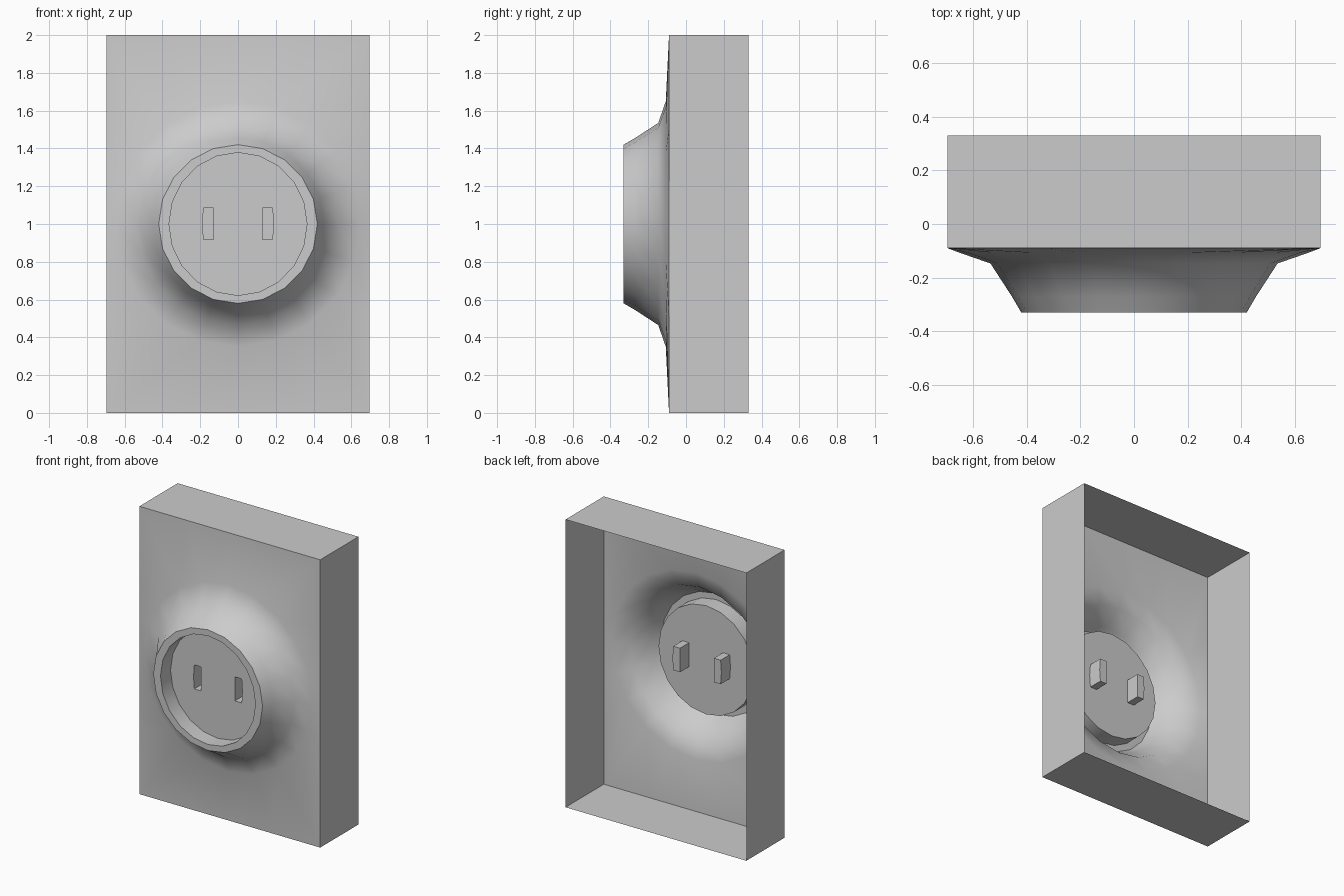
import bpy, bmesh
from math import sin, cos, pi, radians
from mathutils import Vector

if "Cube" in bpy.data.objects:
    bpy.data.objects.remove(bpy.data.objects["Cube"])

SEG = 20
HALF_W, HALF_H, CZ = 0.695, 1.0, 1.0


def ring(bm, rx, rz, y):
    return [bm.verts.new((rx * cos(2 * pi * i / SEG), y, CZ + rz * sin(2 * pi * i / SEG)))
            for i in range(SEG)]


def rect_loop(bm, y):
    # rays to the plate border, with the rays nearest the corners snapped to them
    loop = []
    for i in range(SEG):
        c, s = cos(2 * pi * i / SEG), sin(2 * pi * i / SEG)
        t = min(HALF_W / max(abs(c), 1e-6), HALF_H / max(abs(s), 1e-6))
        x, z = c * t, s * t
        if i in (3, 7, 13, 17):
            x, z = (HALF_W if c > 0 else -HALF_W), (HALF_H if s > 0 else -HALF_H)
        loop.append(bm.verts.new((x, y, CZ + z)))
    return loop


def bridge(bm, a, b):
    n = len(a)
    for i in range(n):
        j = (i + 1) % n
        bm.faces.new((a[i], a[j], b[j], b[i]))


def finish(bm, name):
    mesh = bpy.data.meshes.new(name)
    bm.to_mesh(mesh)
    bm.free()
    obj = bpy.data.objects.new(name, mesh)
    bpy.context.collection.objects.link(obj)
    bpy.ops.object.select_all(action='DESELECT')
    obj.select_set(True)
    bpy.context.view_layer.objects.active = obj
    bpy.ops.object.shade_smooth_by_angle(angle=radians(42))


# Open-backed case: square walls, front plate flaring out into a round rim
bm = bmesh.new()
# snap rays 3/7/13/17 are the ones closest to the plate corners
loops = [rect_loop(bm, 0.33), rect_loop(bm, -0.09)]
for r, y in ((0.65, -0.107), (0.535, -0.147), (0.455, -0.27), (0.42, -0.33)):
    loops.append(ring(bm, r, r, y))
loops.append(ring(bm, 0.365, 0.378, -0.33))
for a, b in zip(loops, loops[1:]):
    bridge(bm, a, b)
finish(bm, "socket_case")

# Recessed socket: cylindrical wall, floor with two pin slots, closed slot pockets
FLOOR, POCKET = -0.22, -0.12
bm = bmesh.new()
lip = ring(bm, 0.365, 0.378, -0.33)
base = ring(bm, 0.365, 0.378, FLOOR)
bridge(bm, lip, base)
slot_profile = [(0.13, 0.918), (0.182, 0.918), (0.188, 1.0), (0.182, 1.085), (0.13, 1.085)]
floor_loops = [base]
for side in (1, -1):
    pts = slot_profile if side == 1 else [(-x, z) for x, z in reversed(slot_profile)]
    front = [bm.verts.new((x, FLOOR, z)) for x, z in pts]
    back = [bm.verts.new((x, POCKET, z)) for x, z in pts]
    bridge(bm, front, back)
    bm.faces.new(back)
    floor_loops.append(front)
edges = [bm.edges.get((l[i], l[(i + 1) % len(l)])) for l in floor_loops for i in range(len(l))]
filled = bmesh.ops.triangle_fill(bm, edges=edges, use_beauty=True, normal=Vector((0, -1, 0)))
for f in filled["geom"]:
    if isinstance(f, bmesh.types.BMFace):
        f.normal_update()
        if f.normal.y > 0:
            f.normal_flip()
finish(bm, "socket_recess")
